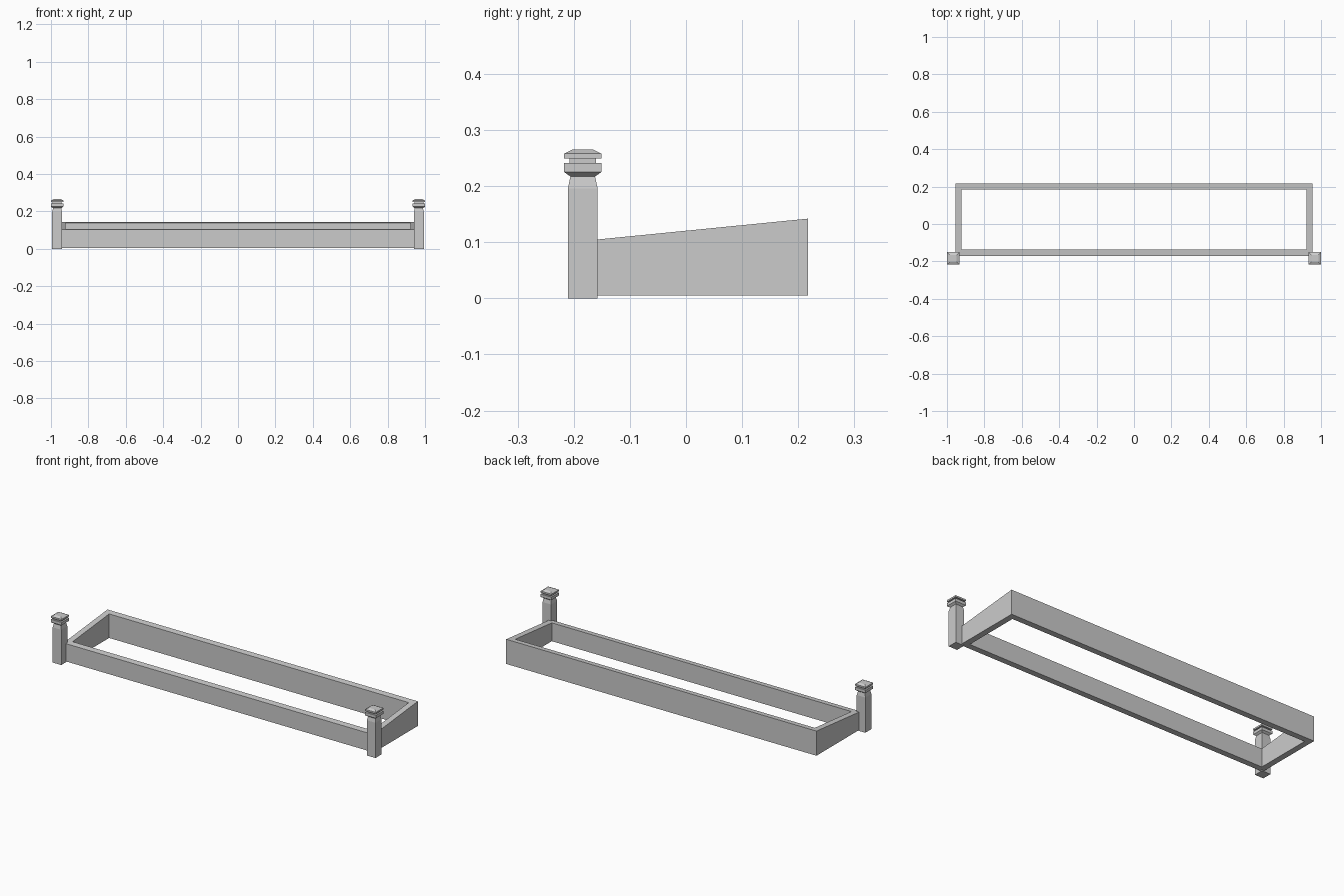
import bpy, bmesh

if "Cube" in bpy.data.objects:
    bpy.data.objects.remove(bpy.data.objects["Cube"])


def make_object(name, bm):
    bmesh.ops.recalc_face_normals(bm, faces=bm.faces)
    mesh = bpy.data.meshes.new(name)
    bm.to_mesh(mesh)
    bm.free()
    obj = bpy.data.objects.new(name, mesh)
    bpy.context.collection.objects.link(obj)
    return obj


def square_ring(bm, cx, cy, half_x, half_y, z_of_y):
    signs = ((-1, -1), (1, -1), (1, 1), (-1, 1))
    return [bm.verts.new((cx + sx * half_x, cy + sy * half_y,
                          z_of_y(cy + sy * half_y))) for sx, sy in signs]


def bridge(bm, a, b):
    for i in range(4):
        j = (i + 1) % 4
        bm.faces.new((a[i], a[j], b[j], b[i]))


# Rectangular frame with a top that rises towards the back
def top(y):
    return 0.142 + (y - 0.217) * 0.099


def bottom(y):
    return 0.005


bm = bmesh.new()
FRAME_Y, WALL = 0.0235, 0.033
HX, HY = 0.955, 0.1935
outer_low = square_ring(bm, 0, FRAME_Y, HX, HY, bottom)
outer_top = square_ring(bm, 0, FRAME_Y, HX, HY, top)
inner_top = square_ring(bm, 0, FRAME_Y, HX - WALL, HY - WALL, top)
inner_low = square_ring(bm, 0, FRAME_Y, HX - WALL, HY - WALL, bottom)
rings = [outer_low, outer_top, inner_top, inner_low]
for k in range(4):
    bridge(bm, rings[k], rings[(k + 1) % 4])
make_object("sloped_frame", bm)

# Square posts with stepped caps: (half width, height)
PROFILE = [(0.0265, 0.0), (0.0265, 0.196), (0.022, 0.217), (0.033, 0.225),
           (0.033, 0.241), (0.024, 0.241), (0.024, 0.249), (0.033, 0.249),
           (0.033, 0.258), (0.019, 0.265)]

for side, label in ((-1, "left"), (1, "right")):
    bm = bmesh.new()
    rings = [square_ring(bm, side * 0.967, -0.184, h, h, lambda y, z=z: z)
             for h, z in PROFILE]
    for a, b in zip(rings, rings[1:]):
        bridge(bm, a, b)
    bm.faces.new(rings[0])
    bm.faces.new(rings[-1])
    make_object(label + "_front_post", bm)
